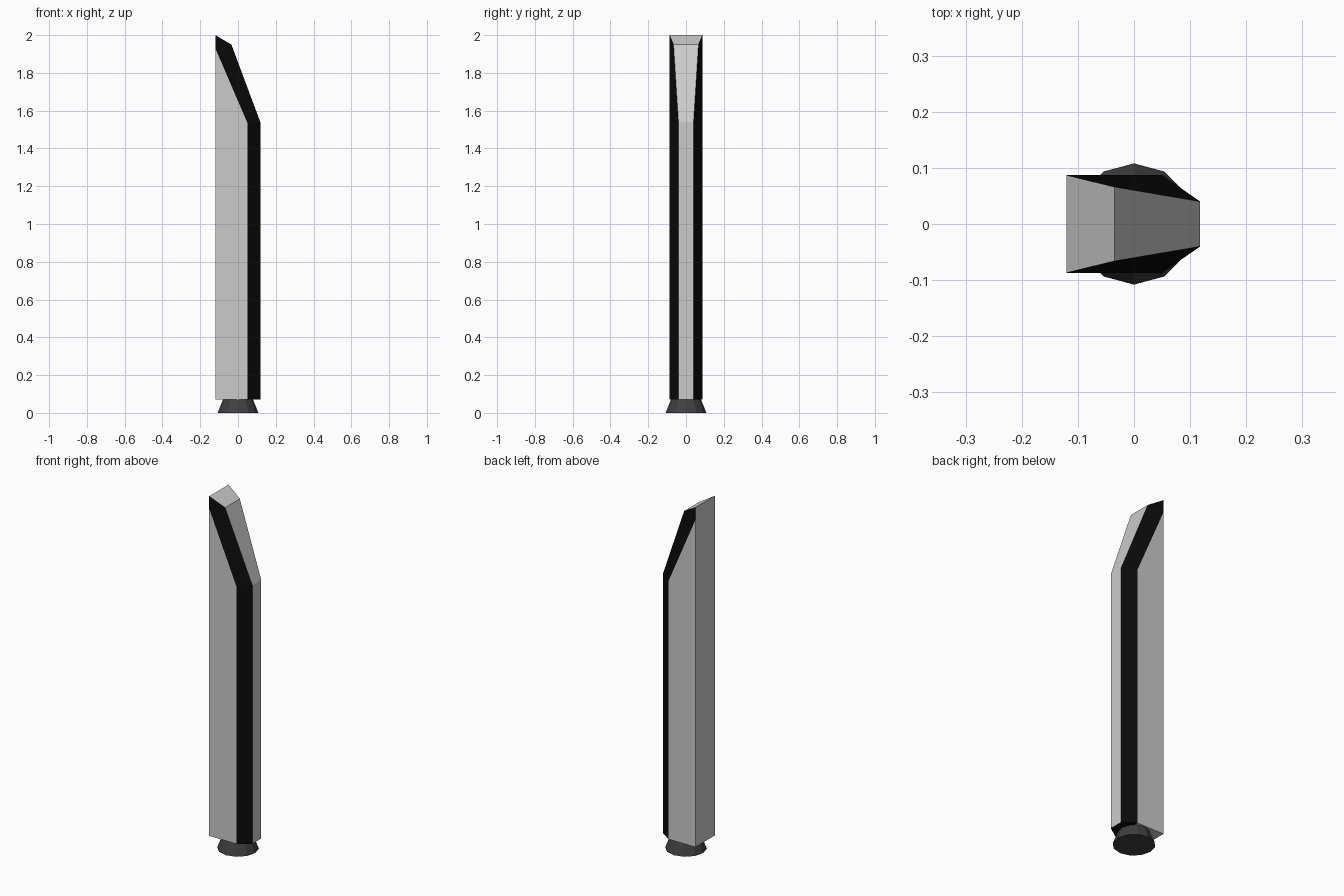
import bpy, bmesh

if "Cube" in bpy.data.objects:
    bpy.data.objects.remove(bpy.data.objects["Cube"])


def material(name, value):
    m = bpy.data.materials.new(name)
    m.diffuse_color = (value, value, value, 1)
    m.use_nodes = True
    m.node_tree.nodes["Principled BSDF"].inputs["Base Color"].default_value = m.diffuse_color
    return m


grey = material("grey", 0.8)
black = material("black", 0.003)
dark = material("dark_grey", 0.05)

# Key points of one half of the pillar: back edge, side edge, front edge, tip
P = {
    "back0": (-0.12, 0.087, 0.07), "back1": (-0.12, 0.087, 1.93),
    "side0": (0.05, 0.087, 0.07), "side1": (0.05, 0.087, 1.535),
    "front0": (0.118, 0.04, 0.07), "front1": (0.118, 0.04, 1.54),
    "front2": (-0.035, 0.066, 1.95), "tip": (-0.12, 0.087, 2.0),
}
GREY, BLACK = 0, 1
# Faces repeated on both flanks: broad side and black edge band
flank = [
    (GREY, "back0 side0 side1 back1"),
    (BLACK, "side0 front0 front1 side1"),
    (BLACK, "side1 front1 front2 back1"),
    (BLACK, "back1 front2 tip"),
]
# Edges bridged across the centre: front, slope, top, back, underside
bridges = [
    (GREY, "front0 front1"), (GREY, "front1 front2"), (GREY, "front2 tip"),
    (GREY, "back0 back1 tip"), (BLACK, "side0 front0"), (GREY, "back0 side0"),
]

bm = bmesh.new()
V = {s: {k: bm.verts.new((x, s * y, z)) for k, (x, y, z) in P.items()}
     for s in (1, -1)}
for mat, keys in flank:
    for s in (1, -1):
        bm.faces.new([V[s][k] for k in keys.split()]).material_index = mat
for mat, keys in bridges:
    keys = keys.split()
    loop = [V[1][k] for k in keys] + [V[-1][k] for k in reversed(keys)]
    bm.faces.new(loop).material_index = mat
bmesh.ops.recalc_face_normals(bm, faces=bm.faces)
mesh = bpy.data.meshes.new("pillar_body")
bm.to_mesh(mesh)
bm.free()
mesh.materials.append(grey)
mesh.materials.append(black)
bpy.context.collection.objects.link(bpy.data.objects.new("pillar_body", mesh))

# Tapered twelve-sided foot
bpy.ops.mesh.primitive_cone_add(vertices=12, radius1=0.108, radius2=0.08,
                                depth=0.07, location=(0, 0, 0.035))
foot = bpy.context.object
foot.name = "foot"
foot.data.materials.append(dark)
